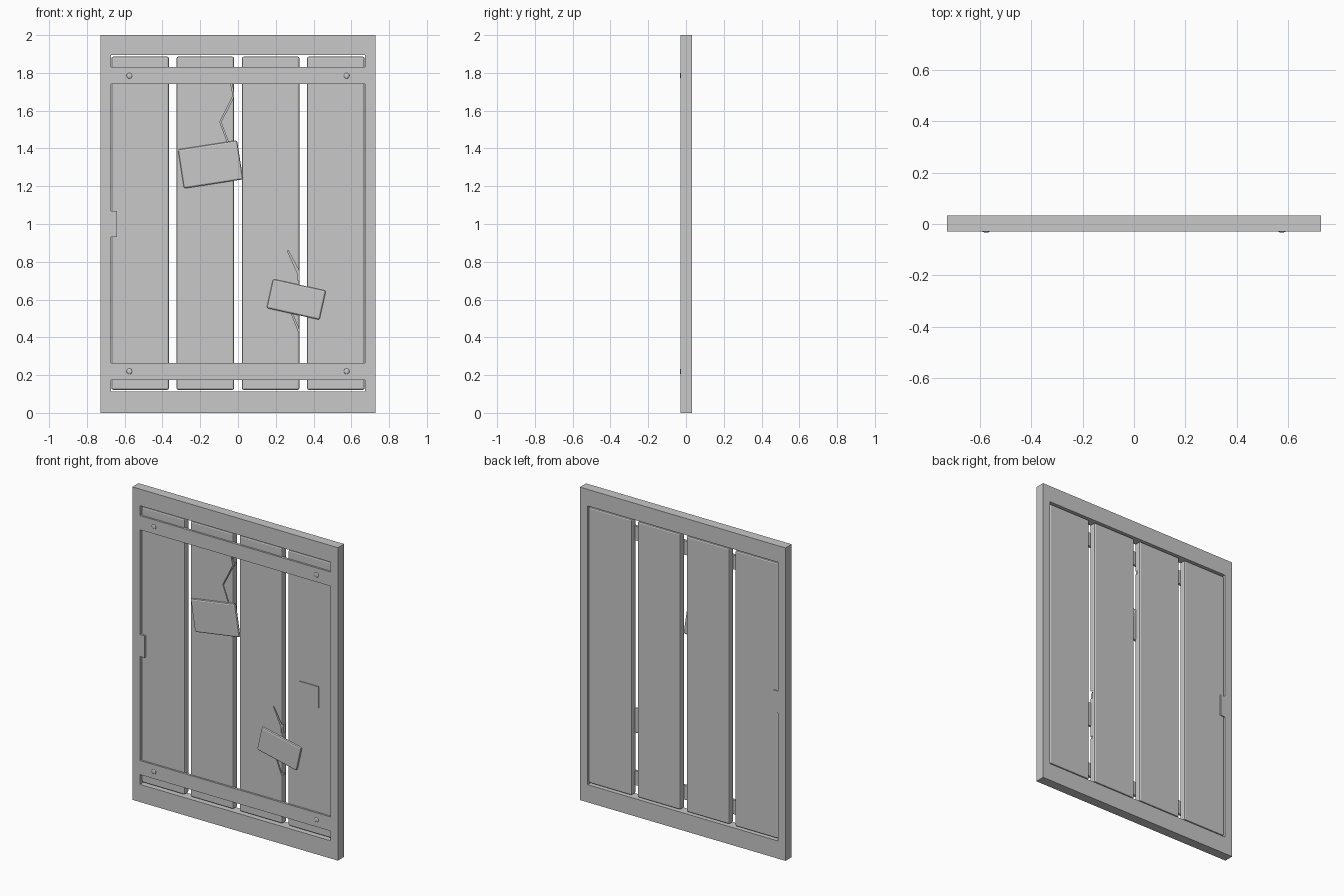
import bpy, bmesh, math
from mathutils import Matrix

if "Cube" in bpy.data.objects:
    bpy.data.objects.remove(bpy.data.objects["Cube"])

grey = bpy.data.materials.new("plain grey")
grey.diffuse_color = (0.58, 0.58, 0.58, 1)
grey.use_nodes = True
grey.node_tree.nodes["Principled BSDF"].inputs["Base Color"].default_value = grey.diffuse_color


def add(name, bm):
    bmesh.ops.recalc_face_normals(bm, faces=bm.faces)
    me = bpy.data.meshes.new(name)
    bm.to_mesh(me)
    bm.free()
    ob = bpy.data.objects.new(name, me)
    bpy.context.collection.objects.link(ob)
    me.materials.append(grey)
    return ob


def box(name, x, y, z, bevel=0, angle=0):
    """Box from (min, max) ranges, bevelled, then turned about its own y axis."""
    c = [(r[0] + r[1]) / 2 for r in (x, y, z)]
    s = [r[1] - r[0] for r in (x, y, z)]
    bm = bmesh.new()
    bmesh.ops.create_cube(bm, size=1)
    bmesh.ops.scale(bm, vec=s, verts=bm.verts)
    if bevel:
        bmesh.ops.bevel(bm, geom=bm.edges[:], offset=bevel, segments=2,
                        profile=0.5, affect='EDGES')
    bmesh.ops.transform(bm, verts=bm.verts, matrix=Matrix.Translation(c)
                        @ Matrix.Rotation(math.radians(-angle), 4, 'Y'))
    return add(name, bm)


def prism(name, outline, y0, y1):
    """Extrude an x-z outline along y."""
    bm = bmesh.new()
    f = bm.faces.new([bm.verts.new((x, y0, z)) for x, z in outline])
    r = bmesh.ops.extrude_face_region(bm, geom=[f])
    bmesh.ops.translate(bm, vec=(0, y1 - y0, 0),
                        verts=[v for v in r["geom"] if isinstance(v, bmesh.types.BMVert)])
    return add(name, bm)


def cut(target, cutter):
    cutter.hide_render = True
    cutter.hide_set(True)
    m = target.modifiers.new("crack cut", 'BOOLEAN')
    m.operation, m.object, m.solver = 'DIFFERENCE', cutter, 'EXACT'


FRONT, BACK = -0.029, 0.033

# Outer frame with the opening, including the lock tab on the left
bm = bmesh.new()
outer = [(-0.727, 0), (0.727, 0), (0.727, 2), (-0.727, 2)]
inner = [(-0.673, 0.113), (0.673, 0.113), (0.673, 1.894), (-0.673, 1.894)]
rings = [[bm.verts.new((x, y, z)) for x, z in pts]
         for pts, y in ((outer, FRONT), (inner, FRONT), (inner, BACK), (outer, BACK))]
for k in range(4):
    a, b = rings[k], rings[(k + 1) % 4]
    for i in range(4):
        j = (i + 1) % 4
        bm.faces.new((a[i], a[j], b[j], b[i]))
add("frame", bm)
box("lock_tab", (-0.69, -0.64), (FRONT + 0.0005, BACK - 0.0005), (0.93, 1.07))

# Four upright planks
PLANK = -0.017
planks = [box(f"plank_{i + 1}", (cx - 0.152, cx + 0.152), (PLANK, 0.027),
              (0.122, 1.886), 0.009)
          for i, cx in enumerate((-0.518, -0.173, 0.173, 0.518))]

# Jagged cracks cut through the two middle planks
cut(planks[1], prism("upper_crack_cutter",
                     [(-0.042, 1.76), (-0.026, 1.68), (-0.096, 1.54), (-0.052, 1.42),
                      (-0.046, 1.42), (-0.09, 1.54), (-0.018, 1.68), (-0.036, 1.76)],
                     -0.1, 0.008))
cut(planks[2], prism("middle_crack_cutter",
                     [(0.26, 0.86), (0.317, 0.735), (0.317, 0.7), (0.34, 0.7),
                      (0.34, 0.73), (0.325, 0.75), (0.266, 0.86)], -0.1, 0.008))
cut(planks[2], prism("lower_crack_cutter",
                     [(0.277, 0.54), (0.32, 0.43), (0.34, 0.43), (0.322, 0.445),
                      (0.283, 0.54)], -0.1, 0.008))

# Cross beams with low domed nail heads
for name, z in (("lower", 0.22), ("upper", 1.785)):
    box(name + "_beam", (-0.673, 0.673), (FRONT + 0.0005, -0.012), (z - 0.045, z + 0.045))
    for side in (-1, 1):
        bm = bmesh.new()
        bmesh.ops.create_uvsphere(
            bm, u_segments=16, v_segments=8, radius=1,
            matrix=Matrix.Translation((side * 0.575, FRONT + 0.0005, z))
            @ Matrix.Diagonal((0.015, 0.0045, 0.015, 1)))
        for f in bm.faces:
            f.smooth = True
        add(f"{name}_nail", bm)

# Lock plate on the right plank
box("lock_plate", (0.45, 0.585), (-0.023, -0.012), (0.935, 1.07))

# Crooked patch boards
box("upper_patch", (-0.304, 0.013), (-0.0285, -0.008), (1.211, 1.42), 0.009, 8.8)
box("lower_patch", (0.165, 0.452), (-0.0285, -0.008), (0.522, 0.68), 0.009, -12.5)
